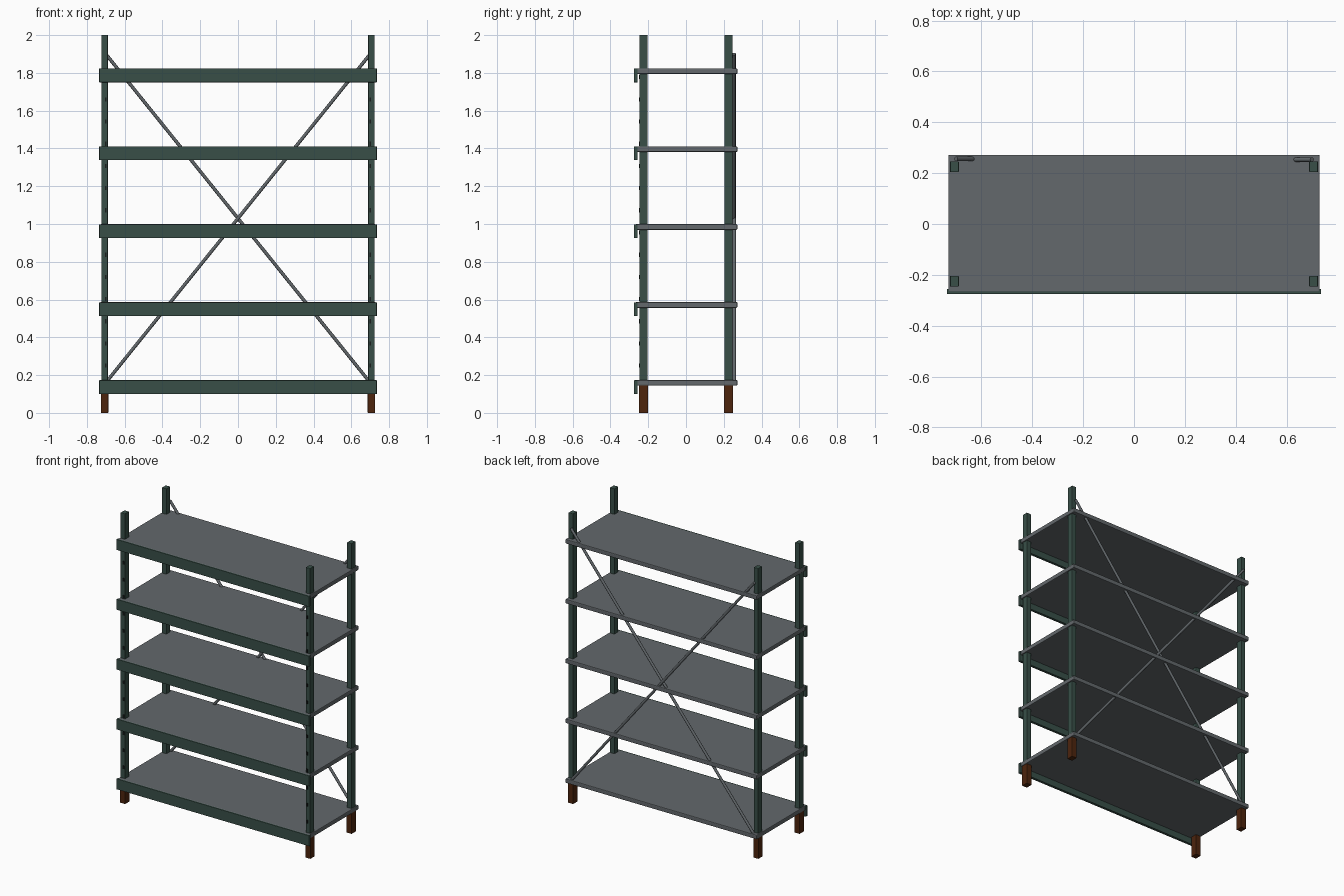
import bpy, math
from mathutils import Vector

if "Cube" in bpy.data.objects:
    bpy.data.objects.remove(bpy.data.objects["Cube"])


def material(name, rgb):
    m = bpy.data.materials.new(name)
    m.diffuse_color = (*rgb, 1)
    m.use_nodes = True
    m.node_tree.nodes["Principled BSDF"].inputs["Base Color"].default_value = m.diffuse_color
    return m


GREEN = material("dark green paint", (0.040, 0.078, 0.064))
GREY = material("grey steel", (0.125, 0.140, 0.150))
BROWN = material("rusty brown", (0.075, 0.018, 0.004))
DARK = material("slot black", (0.010, 0.012, 0.012))


def box(name, lo, hi, mat, bevel=0.0):
    lo, hi = Vector(lo), Vector(hi)
    bpy.ops.mesh.primitive_cube_add(size=1, location=(lo + hi) / 2)
    o = bpy.context.object
    o.name = name
    o.scale = hi - lo
    bpy.ops.object.transform_apply(location=False, rotation=False, scale=True)
    o.data.materials.append(mat)
    if bevel:
        b = o.modifiers.new("edge", 'BEVEL')
        b.width, b.segments = bevel, 2
    return o


def rod(name, a, b, radius, mat):
    a, b = Vector(a), Vector(b)
    bpy.ops.mesh.primitive_cylinder_add(vertices=10, radius=radius, depth=(b - a).length,
                                        location=(a + b) / 2)
    o = bpy.context.object
    o.name = name
    o.rotation_euler = (b - a).to_track_quat('Z', 'Y').to_euler()
    o.data.materials.append(mat)
    bpy.ops.object.shade_smooth_by_angle(angle=math.radians(40))


SHELF_TOPS = [0.174 + 0.4125 * i for i in range(5)]
PX, PY = 0.706, 0.225      # post centres

# posts and feet
for sx in (-1, 1):
    for sy, side in ((-1, "front"), (1, "back")):
        x, y = sx * PX, sy * PY
        box(side + "_post", (x - 0.017, y - 0.021, 0.10), (x + 0.017, y + 0.021, 2), GREEN, 0.002)
        box(side + "_foot", (x - 0.0195, y - 0.0235, 0), (x + 0.0195, y + 0.0235, 0.15), BROWN, 0.002)
    # row of adjustment slots on the front posts
    for i in range(14):
        z = 0.25 + 0.1175 * i
        box("post_slot", (sx * 0.70 - 0.005, -0.249, z - 0.011),
            (sx * 0.70 + 0.005, -0.244, z + 0.011), DARK)

# shelves with front beams
for t in SHELF_TOPS:
    box("shelf", (-0.73, -0.268, t - 0.03), (0.73, 0.272, t), GREY, 0.005)
    box("front_beam", (-0.735, -0.275, t - 0.074), (0.735, -0.256, t - 0.001), GREEN, 0.002)

# crossed braces at the back
rod("brace_falling", (-0.70, 0.256, 1.90), (0.70, 0.256, 0.16), 0.009, GREY)
rod("brace_rising", (-0.70, 0.253, 0.16), (0.70, 0.253, 1.90), 0.009, GREY)
